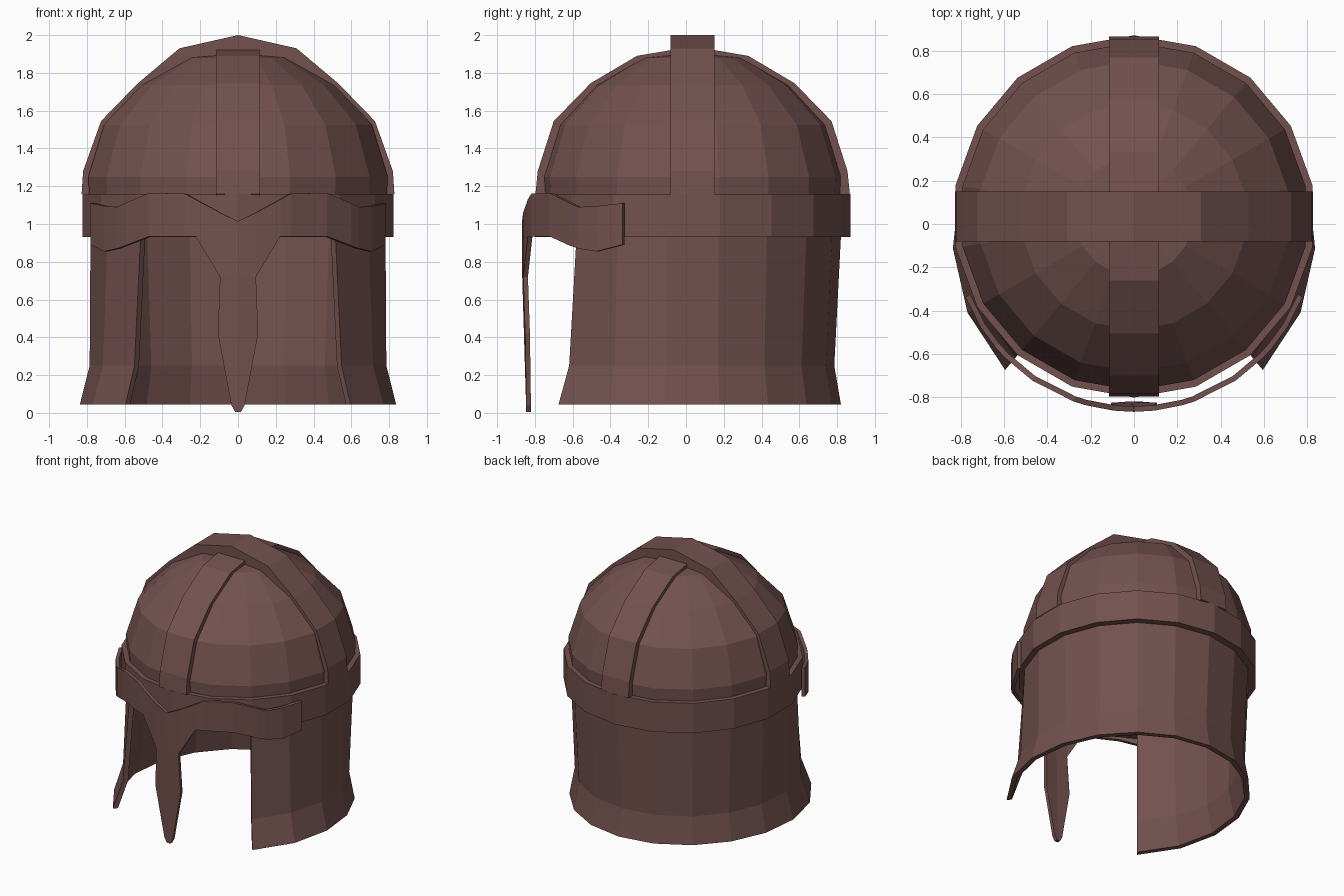
import bpy, bmesh, math

cube = bpy.data.objects.get("Cube")
if cube:
    bpy.data.objects.remove(cube, do_unlink=True)

CENTRE_Y = 0.035
SEGMENTS = 18

bronze = bpy.data.materials.new("dark_reddish_bronze")
bronze.use_nodes = True
COLOUR = (0.17, 0.083, 0.077, 1)
bronze.diffuse_color = COLOUR
bronze.node_tree.nodes["Principled BSDF"].inputs["Base Color"].default_value = COLOUR


def finish(name, bm, fix_normals=True):
    bmesh.ops.remove_doubles(bm, verts=bm.verts, dist=0.0005)
    if fix_normals:
        bmesh.ops.recalc_face_normals(bm, faces=bm.faces)
    mesh = bpy.data.meshes.new(name)
    bm.to_mesh(mesh)
    bm.free()
    mesh.materials.append(bronze)
    obj = bpy.data.objects.new(name, mesh)
    bpy.context.collection.objects.link(obj)
    return obj


def sweep(name, loops, closed):
    """Join closed cross-sections in a row; cap the ends if not closed."""
    bm = bmesh.new()
    rows = [[bm.verts.new(p) for p in loop] for loop in loops]
    pairs = list(zip(rows, rows[1:]))
    if closed:
        pairs.append((rows[-1], rows[0]))
    else:
        bm.faces.new(rows[0])
        bm.faces.new(rows[-1])
    for a, b in pairs:
        n = len(a)
        for i in range(n):
            j = (i + 1) % n
            bm.faces.new((a[i], a[j], b[j], b[i]))
    return finish(name, bm)


def polar(r, angle, z):
    """Angle is measured from the back of the helmet."""
    a = math.radians(angle)
    return (r * math.sin(a), CENTRE_Y + r * math.cos(a), z)


def revolve(name, profile):
    step = 360 / SEGMENTS
    sweep(name, [[polar(r, step * i, z) for r, z in profile]
                 for i in range(SEGMENTS)], True)


# Hollow dome
dome = [(0.80, 1.16), (0.805, 1.25), (0.72, 1.525),
        (0.525, 1.735), (0.275, 1.88), (0, 1.91)]
inside = [(max(r - 0.04, 0), z - 0.04) for r, z in reversed(dome)]
revolve("dome", [(0.80, 1.0)] + dome + inside + [(0.76, 1.0)])

# Brow band
revolve("brow_band", [(0.775, 0.93), (0.837, 0.93), (0.837, 1.16), (0.775, 1.16)])


# Crossed reinforcing straps over the dome
def strap(name, arch, half_width, along_x):
    under = [(max(r - 0.025, 0), z - 0.02) for r, z in dome]
    half = list(zip(arch, under))
    path = [(-1, p) for p in half] + [(1, p) for p in reversed(half[:-1])]
    loops = []
    for side, (top, low) in path:
        corners = [(top, -1), (top, 1), (low, 1), (low, -1)]
        if along_x:
            loops.append([(side * p[0], CENTRE_Y + s * half_width, p[1]) for p, s in corners])
        else:
            loops.append([(s * half_width, CENTRE_Y + side * p[0], p[1]) for p, s in corners])
    sweep(name, loops, False)


strap("side_to_side_strap", [(0.828, 1.16), (0.82, 1.28), (0.725, 1.545),
                             (0.53, 1.745), (0.31, 1.93), (0, 2.0)], 0.116, True)
strap("front_to_back_strap", [(0.832, 1.16), (0.82, 1.28), (0.735, 1.545),
                              (0.54, 1.745), (0.295, 1.89), (0, 1.94)], 0.116, False)

# Neck and cheek guard, flared at the hem and towards the front edges
guard_rows = [(0.785, 0.006, 1.0), (0.785, 0.006, 0.93),
              (0.75, 0.035, 0.25), (0.785, 0.048, 0.045)]
guard_loops = []
for angle in range(-140, 141, 20):
    spread = (1 - math.cos(math.radians(angle))) ** 1.9
    radii = [(base + flare * spread, z) for base, flare, z in guard_rows]
    section = radii + [(r - 0.038, z) for r, z in reversed(radii)]
    guard_loops.append([polar(r, angle, z) for r, z in section])
sweep("neck_guard", guard_loops, False)


# Curved face plate with eyebrow wings and a pointed nose guard
def plate_point(x, z):
    y = -0.03 - math.sqrt(0.838 ** 2 - x * x)
    return (x, y + 0.03 * max(0, 0.75 - z), z)


brow = [(0, 1.015, 0.72), (0.095, 1.06, 0.72), (0.225, 1.13, 0.935),
        (0.28, 1.16, 0.935), (0.47, 1.165, 0.935), (0.60, 1.11, 0.885),
        (0.64, 1.09, 0.87), (0.71, 1.095, 0.855), (0.78, 1.11, 0.89)]
stations = [(-x, t, b) for x, t, b in reversed(brow[1:])] + brow
nose = [(0.095, 0.72), (0.107, 0.42), (0.035, 0.04), (0.015, 0.005)]

bm = bmesh.new()


def quad(*corners):
    bm.faces.new([bm.verts.new(plate_point(x, z)) for x, z in corners])


for (x0, t0, b0), (x1, t1, b1) in zip(stations, stations[1:]):
    quad((x0, b0), (x1, b1), (x1, t1), (x0, t0))
for (w0, z0), (w1, z1) in zip(nose, nose[1:]):
    quad((-w1, z1), (0, z1), (0, z0), (-w0, z0))
    quad((0, z1), (w1, z1), (w0, z0), (0, z0))
plate = finish("face_plate", bm, fix_normals=False)
solid = plate.modifiers.new("thickness", "SOLIDIFY")
solid.thickness = 0.025
solid.offset = -1
